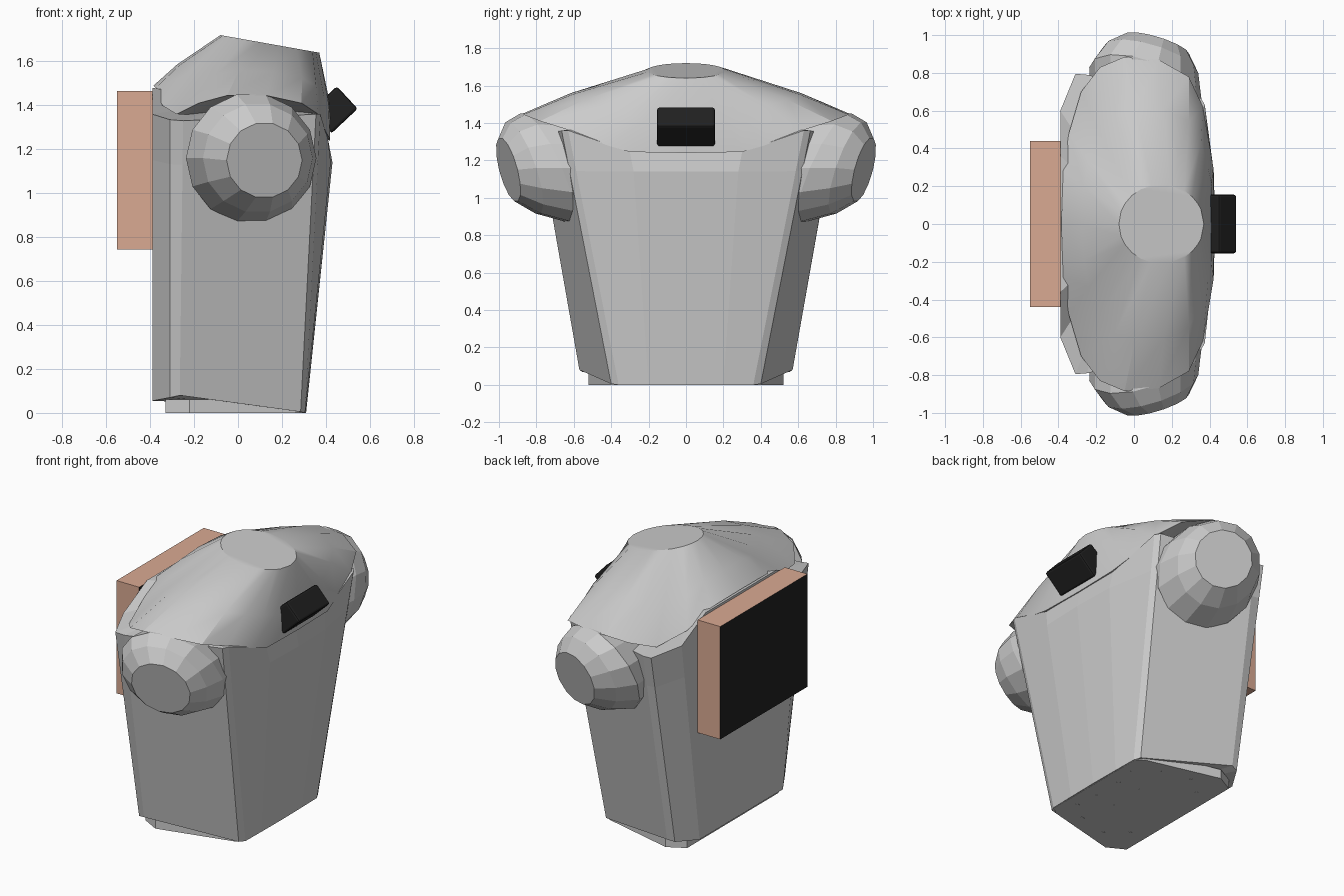
import bpy, bmesh, math
from mathutils import Vector

if "Cube" in bpy.data.objects:
    bpy.data.objects.remove(bpy.data.objects["Cube"])


def material(name, rgb):
    m = bpy.data.materials.new(name)
    m.diffuse_color = (*rgb, 1)
    m.use_nodes = True
    m.node_tree.nodes["Principled BSDF"].inputs["Base Color"].default_value = m.diffuse_color
    return m


def finish(bm, name, mat=None, smooth=None):
    bmesh.ops.recalc_face_normals(bm, faces=bm.faces)
    me = bpy.data.meshes.new(name)
    bm.to_mesh(me)
    bm.free()
    ob = bpy.data.objects.new(name, me)
    bpy.context.collection.objects.link(ob)
    if mat:
        me.materials.append(mat)
    if smooth:
        bpy.ops.object.select_all(action='DESELECT')
        ob.select_set(True)
        bpy.context.view_layer.objects.active = ob
        bpy.ops.object.shade_smooth_by_angle(angle=math.radians(smooth))
    return ob


def loft(name, rings, start=None, end=None, mat=None, smooth=None):
    """Skin matching closed rings; each end is a flat face or a fan to a centre point."""
    bm = bmesh.new()
    vs = [[bm.verts.new(p) for p in r] for r in rings]
    n = len(vs[0])
    for a, b in zip(vs, vs[1:]):
        for i in range(n):
            j = (i + 1) % n
            bm.faces.new((a[i], a[j], b[j], b[i]))
    for ring, centre in ((vs[0], start), (vs[-1], end)):
        if centre:
            c = bm.verts.new(centre)
            for i in range(n):
                bm.faces.new((ring[i], ring[(i + 1) % n], c))
        else:
            bm.faces.new(ring)
    return finish(bm, name, mat, smooth)


def mirrored(half):
    """Close a half outline (y >= 0) that starts and ends on y = 0."""
    return [Vector(p) for p in half] + [Vector((x, -y, z)) for x, y, z in half[-2:0:-1]]


black = material("black", (0.015, 0.015, 0.015))
copper = material("copper", (0.70, 0.40, 0.29))

# Tapered torso shell: bottom, chest and top outlines
low = [(0.31, 0, 0), (0.308, 0.2, 0), (0.305, 0.36, 0), (0.285, 0.40, 0.005),
       (-0.265, 0.57, 0.08), (-0.31, 0.555, 0.07), (-0.39, 0.42, 0.055),
       (-0.39, 0.2, 0.055), (-0.39, 0, 0.055)]
high = [(0.41, 0, 1.245), (0.41, 0.3, 1.245), (0.375, 0.63, 1.36), (0.355, 0.665, 1.36),
        (-0.25, 0.79, 1.33), (-0.31, 0.795, 1.335), (-0.39, 0.6, 1.36),
        (-0.39, 0.36, 1.48), (-0.39, 0, 1.48)]
chest = [Vector(a).lerp(Vector(b), 0.84) for a, b in zip(low, high)]
chest[0] = Vector((0.43, 0, 1.14))
chest[1] = Vector((0.422, 0.28, 1.14))
loft("torso", [mirrored(low), mirrored([tuple(p) for p in chest]), mirrored(high)],
     start=(0, 0, 0.04), end=(0, 0, 1.42))

# Underside plate with small rivets
plate = [(0.30, 0), (0.30, 0.36), (0.26, 0.40), (-0.22, 0.52), (-0.33, 0.46), (-0.33, 0)]
loft("bottom_plate", [mirrored([(x, y, z) for x, y in plate]) for z in (0, 0.06)])
bm = bmesh.new()
for x, y in [(0.22, 0.25), (0.2, -0.1), (0.1, 0.35), (0.05, 0.12), (-0.1, 0.4), (-0.22, 0.3)]:
    for s in (1, -1):
        r = bmesh.ops.create_cone(bm, cap_ends=True, segments=8, radius1=0.014,
                                  radius2=0.014, depth=0.006)
        bmesh.ops.translate(bm, verts=r["verts"], vec=(x, s * y, 0.002))
finish(bm, "bottom_rivets")

# Domed upper cover with a tilted flat top
rim = [(0.42, 0, 1.24), (0.42, 0.3, 1.245), (0.40, 0.42, 1.28), (0.365, 0.62, 1.36),
       (0.29, 0.78, 1.41), (0.13, 0.87, 1.445), (-0.05, 0.885, 1.445), (-0.18, 0.83, 1.41),
       (-0.28, 0.70, 1.36), (-0.345, 0.48, 1.40), (-0.375, 0.28, 1.48), (-0.385, 0, 1.49)]
crown, middle = [], []
for x, y, z in rim:
    a = math.atan2(y / 0.89, (x - 0.05) / 0.43)
    tx = 0.145 + 0.225 * math.cos(a)
    top = Vector((tx, 0.21 * math.sin(a), 1.68 - 0.178 * (tx - 0.145)))
    m = Vector((x, y, z)).lerp(top, 0.42)
    m.x += 0.02 * math.cos(a)
    m.y *= 1.03
    m.z += 0.012 * math.sin(a)
    crown.append(tuple(top))
    middle.append(tuple(m))
loft("upper_cover", [mirrored(rim), mirrored(middle), mirrored(crown)],
     start=(0, 0, 1.35), smooth=22)

# Shoulder joints: x, y, z centre, radius, slope of y with z and with x
stations = [(0.06, 0.58, 1.16, 0.285, 0, 0),
            (0.06, 0.745, 1.16, 0.297, 0.43, 0.28),
            (0.09, 0.87, 1.16, 0.25, 0.33, 0.28),
            (0.12, 0.95, 1.15, 0.172, 0.25, 0.29)]
for side, label in ((1, "left"), (-1, "right")):
    rings = []
    for cx, cy, cz, r, sz, sx in stations:
        ring = []
        for i in range(14):
            a = 2 * math.pi * i / 14
            dx, dz = r * math.cos(a), r * math.sin(a)
            ring.append((cx + dx, side * (cy + sz * dz - sx * dx), cz + dz))
        rings.append(ring)
    loft("shoulder_" + label, rings)

# Back pack with a black rear panel
bm = bmesh.new()
bmesh.ops.create_cube(bm, size=1)
for v in bm.verts:
    v.co = (-0.47 + v.co.x * 0.16, v.co.y * 0.88, 1.105 + v.co.z * 0.72)
bm.normal_update()
for f in bm.faces:
    f.material_index = int(abs(f.normal.x) > 0.9)
pack = finish(bm, "back_pack", copper)
pack.data.materials.append(black)

# Tilted chest light block with bevelled edges
profile = [(0.545, 1.385), (0.45, 1.487), (0.34, 1.385), (0.425, 1.272)]
block = loft("chest_block", [[(x, y, z) for x, z in profile] for y in (-0.155, 0.155)],
             mat=black)
bev = block.modifiers.new("bevel", 'BEVEL')
bev.width = 0.012
bev.segments = 2
